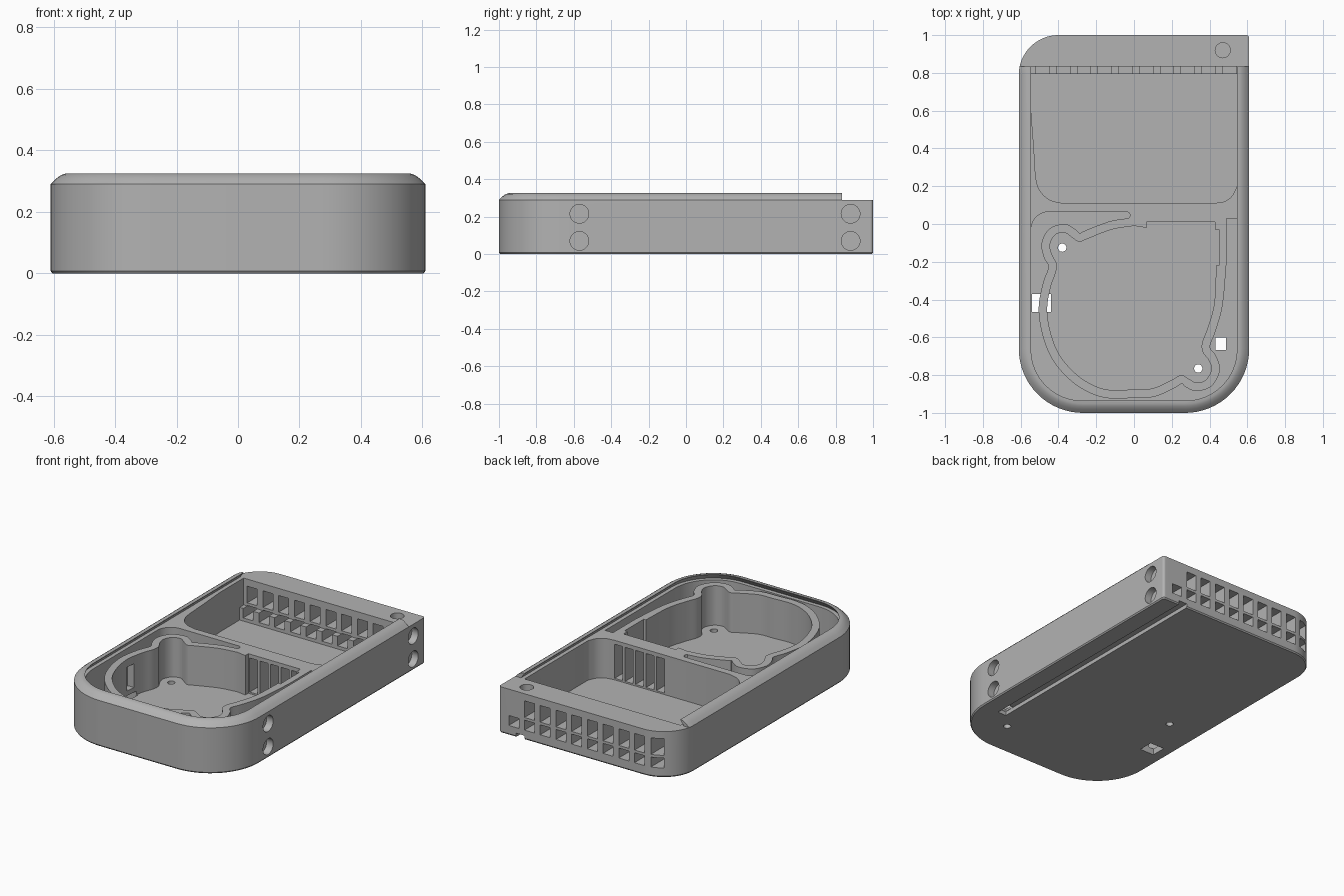
import bpy
import bmesh
from math import sin, cos, pi
from mathutils import Vector

cube = bpy.data.objects.get("Cube")
if cube:
    bpy.data.objects.remove(cube)

TOP, LIP, FLOOR = 0.325, 0.29, 0.04
INNER = 0.545

grey = bpy.data.materials.new("light_grey")
grey.use_nodes = True
grey.diffuse_color = (0.45, 0.45, 0.45, 1)
grey.node_tree.nodes["Principled BSDF"].inputs["Base Color"].default_value = grey.diffuse_color


def arc(cx, cy, r, start, end, steps=16):
    return [(cx + r * cos(start + (end - start) * i / steps),
             cy + r * sin(start + (end - start) * i / steps)) for i in range(steps + 1)]


def outline(half, front, back, radii, inset=0):
    """Rounded rectangle; radii run front right, back right, back left, front left."""
    half, front, back = half - inset, front + inset, back - inset
    corners = ((1, front), (1, back), (-1, back), (-1, front))
    points = []
    for i, ((side, y), r) in enumerate(zip(corners, radii)):
        r = max(r - inset, 0.002)
        start = (i - 1) * pi / 2
        points += arc(side * (half - r), y + r if y == front else y - r, r, start, start + pi / 2)
    return points


def spline(points, steps=5):
    p = [Vector(q) for q in points]
    p = [p[0] * 2 - p[1]] + p + [p[-1] * 2 - p[-2]]
    result = []
    for a, b, c, d in zip(p, p[1:], p[2:], p[3:]):
        for i in range(steps):
            t = i / steps
            result.append(tuple((b * 2 + (c - a) * t + (a * 2 - b * 5 + c * 4 - d) * t * t
                                 + (b * 3 - a - c * 3 + d) * t ** 3) / 2))
    return result + [tuple(points[-1])]


def offset(points, distance):
    """Shift a counterclockwise path outward."""
    p = [Vector(q) for q in points]
    result = []
    for i, q in enumerate(p):
        t = (p[min(i + 1, len(p) - 1)] - p[max(i - 1, 0)]).normalized()
        result.append(q + Vector((t.y, -t.x)) * distance)
    return result


def loft(bm, rings):
    """Closed solid through (outline, height) rings."""
    loops = [[bm.verts.new((x, y, z)) for x, y in pts] for pts, z in rings]
    for low, high in zip(loops, loops[1:]):
        for i in range(len(low)):
            j = (i + 1) % len(low)
            bm.faces.new((low[i], low[j], high[j], high[i]))
    bm.faces.new(loops[0])
    bm.faces.new(loops[-1])


def box(bm, x0, x1, y0, y1, z0, z1):
    loft(bm, [([(x0, y0), (x1, y0), (x1, y1), (x0, y1)], z) for z in (z0, z1)])


def finish(bm, name):
    bmesh.ops.recalc_face_normals(bm, faces=bm.faces)
    mesh = bpy.data.meshes.new(name)
    bm.to_mesh(mesh)
    bm.free()
    obj = bpy.data.objects.new(name, mesh)
    bpy.context.scene.collection.objects.link(obj)
    return obj


# Outer shell with a rounded upper rim
bm = bmesh.new()
corners = (0.34, 0.015, 0.21, 0.34)
loft(bm, [(outline(0.61, -1, 1, corners, inset), z) for inset, z in
          ((0.006, 0), (0, 0.008), (0, LIP), (0.018, 0.308), (0.035, 0.32), (0.05, TOP))])
body = finish(bm, "enclosure_body")
body.data.materials.append(grey)


def cut(build):
    bm = bmesh.new()
    build(bm)
    cutter = finish(bm, "cutter")
    cutter.hide_render = True
    mod = body.modifiers.new("cut", 'BOOLEAN')
    mod.operation = 'DIFFERENCE'
    mod.solver = 'EXACT'
    mod.object = cutter
    bpy.context.view_layer.objects.active = body
    bpy.ops.object.modifier_apply(modifier=mod.name)
    bpy.data.objects.remove(cutter)


# Sliding lid channel with undercut rails, open at the back
front_r = (0.27, 0.01, 0.01, 0.27)
cut(lambda bm: loft(bm, [(outline(INNER, -0.935, 1.2, front_r, -grow), z)
                         for grow, z in ((0.025, LIP), (0, TOP - 0.002), (0, 0.4))]))
cut(lambda bm: box(bm, -1, 1, 0.835, 1.3, LIP, 0.5))


# Rear compartment with a ledge along its back wall
def rear_pocket(y_back, z0, z1):
    left = spline([(-INNER, 0.6), (-0.53, 0.4), (-0.52, 0.25), (-0.5, 0.18),
                   (-0.45, 0.13), (-0.38, 0.11)])
    right = spline([(0.42, 0.11), (0.48, 0.12), (0.52, 0.15), (INNER, 0.2)])
    pts = left + right + [(INNER, y_back), (-INNER, y_back)]
    cut(lambda bm: loft(bm, [(pts, z0), (pts, z1)]))


rear_pocket(0.795, FLOOR, 0.2)
rear_pocket(0.835, 0.12, 0.3)

# Fan chamber: scroll shape with two screw lobes and a straight outlet
scroll = [(0, -0.01), (-0.12, -0.03), (-0.25, -0.08), (-0.29, -0.095), (-0.33, -0.07),
          (-0.37, -0.045), (-0.42, -0.06), (-0.445, -0.11), (-0.435, -0.16), (-0.41, -0.21),
          (-0.415, -0.26), (-0.44, -0.33), (-0.46, -0.45), (-0.44, -0.58), (-0.39, -0.7),
          (-0.3, -0.8), (-0.2, -0.86), (-0.11, -0.88), (0, -0.875), (0.1, -0.87),
          (0.2, -0.825), (0.25, -0.8), (0.29, -0.82), (0.33, -0.84), (0.38, -0.825),
          (0.41, -0.77), (0.395, -0.72), (0.365, -0.68), (0.36, -0.63), (0.39, -0.55),
          (0.425, -0.42), (0.435, -0.22)]
chamber = spline(scroll) + [(0.45, -0.22), (0.45, -0.03), (0.43, -0.03), (0.43, 0.01),
                            (0.065, 0.01), (0.065, -0.02)]
cut(lambda bm: loft(bm, [(chamber, FLOOR), (chamber, 0.3)]))

# Cable channel that wraps round the chamber wall
wall = spline([(-0.05, 0.028)] + offset(scroll, 0.045)[1:-1] + [(0.49, -0.2)])
border = outline(INNER, -0.935, 1, front_r)
border = [p for p in border if p[1] < 0]
right_edge = [p for p in border if p[0] > 0][::-1]
left_edge = [p for p in border if p[0] < 0][::-1]
channel = (arc(-0.45, -0.03, 0.095, pi, pi / 2) + arc(-0.04, 0.046, 0.019, pi / 2, -pi / 3, 8)
           + wall + [(0.49, 0.03), (INNER, 0.03)] + right_edge + left_edge)
cut(lambda bm: loft(bm, [(channel, FLOOR), (channel, 0.3)]))


# Outlet slots between the chamber and the rear compartment
def outlet_slots(bm):
    for i in range(5):
        x = 0.075 + i * 0.073
        box(bm, x, x + 0.055, -0.005, 0.13, FLOOR + 0.01, 0.265)


cut(outlet_slots)


# Two rows of vents through the back wall
def vents(bm):
    for i in range(10):
        x = 0.505 - i * 0.11
        box(bm, x - 0.035, x + 0.035, 0.77, 1.1, 0.06, 0.123)
        if i:
            box(bm, x - 0.035, x + 0.035, 0.77, 1.1, 0.14, 0.245)


cut(vents)


# Wire groove under the floor, wire openings and wall window
cut(lambda bm: box(bm, 0.43, 0.49, -0.67, 1.1, -0.1, 0.025))
cut(lambda bm: box(bm, 0.432, 0.488, -0.668, -0.6, -0.2, 0.08))
cut(lambda bm: box(bm, -0.54, -0.44, -0.465, -0.37, -0.1, 0.06))
cut(lambda bm: box(bm, -0.53, -0.42, -0.45, -0.39, 0.09, 0.24))


# Screw holes in the floor and a round socket on the rear deck
def round_holes(bm):
    for x, y, r, z0, z1 in ((-0.38, -0.125, 0.022, -0.1, 0.1), (0.34, -0.765, 0.022, -0.1, 0.1),
                            (0.47, 0.92, 0.04, 0.252, 0.4)):
        ring = arc(x, y, r, 0, 2 * pi, 24)[:-1]
        loft(bm, [(ring, z0), (ring, z1)])


cut(round_holes)


# Round sockets in the right side
def side_sockets(bm):
    for y in (-0.57, 0.88):
        for z in (0.07, 0.215):
            ring = arc(y, z, 0.05, 0, 2 * pi, 32)[:-1]
            first = len(bm.verts)
            loft(bm, [(ring, 0.565), (ring, 0.7)])
            bm.verts.ensure_lookup_table()
            for v in bm.verts[first:]:
                v.co = (v.co.z, v.co.x, v.co.y)


cut(side_sockets)

bpy.ops.object.select_all(action='DESELECT')
body.select_set(True)
bpy.context.view_layer.objects.active = body
bpy.ops.object.shade_smooth_by_angle(angle=pi / 6)
